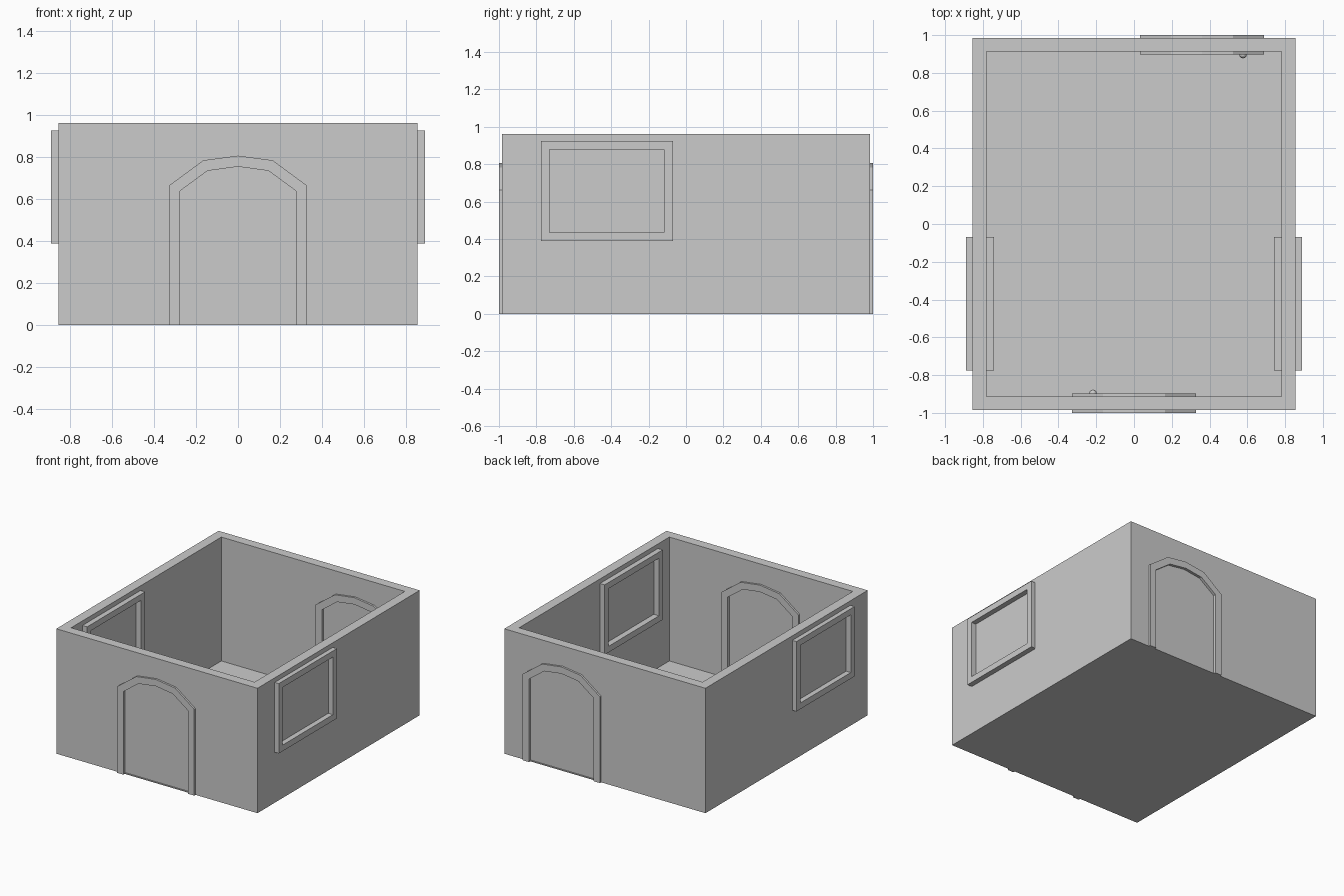
import bpy, bmesh
from mathutils import Vector

if "Cube" in bpy.data.objects:
    bpy.data.objects.remove(bpy.data.objects["Cube"])

WX, WY, H = 0.855, 0.985, 0.96      # outer half sizes and wall height
IX, IY = 0.78, 0.912                # inner half sizes


def finish(name, bm):
    bmesh.ops.recalc_face_normals(bm, faces=bm.faces[:])
    me = bpy.data.meshes.new(name)
    bm.to_mesh(me)
    bm.free()
    ob = bpy.data.objects.new(name, me)
    bpy.context.collection.objects.link(ob)
    return ob


def sweep(bm, step):
    """Extrude every face of bm by the vector step into a closed solid."""
    res = bmesh.ops.extrude_face_region(bm, geom=bm.faces[:], use_keep_orig=True)
    verts = [g for g in res["geom"] if isinstance(g, bmesh.types.BMVert)]
    bmesh.ops.translate(bm, verts=verts, vec=step)


def panel(name, pts, step):
    bm = bmesh.new()
    bm.faces.new([bm.verts.new(p) for p in pts])
    sweep(bm, Vector(step))
    return finish(name, bm)


def frame(name, outer, inner, step, closed):
    bm = bmesh.new()
    a = [bm.verts.new(p) for p in outer]
    b = [bm.verts.new(p) for p in inner]
    n = len(a)
    for i in range(n if closed else n - 1):
        j = (i + 1) % n
        bm.faces.new((a[i], a[j], b[j], b[i]))
    sweep(bm, Vector(step))
    return finish(name, bm)


def rect(y0, y1, z0, z1, x):
    return [(x, y0, z0), (x, y1, z0), (x, y1, z1), (x, y0, z1)]


def arch(half, cx, y):
    pts = half + [(-x, z) for x, z in reversed(half[:-1])]
    return [(cx + x, y, z) for x, z in pts]


# Walls and floor
floor_z = 0.008
outer = [(-WX, -WY, 0), (WX, -WY, 0), (WX, WY, 0), (-WX, WY, 0)]
inner = [(-IX, -IY, 0), (IX, -IY, 0), (IX, IY, 0), (-IX, IY, 0)]
walls = frame("walls", outer, inner, (0, 0, H), True)
panel("floor", inner, (0, 0, floor_z))


def cut(cutter):
    cutter.hide_render = True
    mod = walls.modifiers.new("opening", "BOOLEAN")
    mod.operation = "DIFFERENCE"
    mod.solver = "EXACT"
    mod.object = cutter
    bpy.context.view_layer.objects.active = walls
    bpy.ops.object.modifier_apply(modifier=mod.name)
    bpy.data.objects.remove(cutter)


# Doors: arched frame, leaf and inside knob
OUT = [(-0.328, 0), (-0.328, 0.663), (-0.165, 0.783), (0, 0.805)]
INN = [(-0.275, 0), (-0.275, 0.638), (-0.145, 0.733), (0, 0.753)]
GAP = [(-0.3, floor_z), (-0.3, 0.65), (-0.155, 0.758), (0, 0.78)]
for side, s, cx in (("front", -1, 0.0), ("back", 1, 0.36)):
    cut(panel(side + "_cutter", arch(GAP, cx, s * 1.05), (0, -s * 0.3, 0)))
    frame(side + "_door_frame", arch(OUT, cx, s * 1.0), arch(INN, cx, s * 1.0),
          (0, -s * 0.103, 0), False)
    panel(side + "_door", arch(GAP, cx, s * (WY - 0.006)), (0, -s * 0.061, 0))
    bm = bmesh.new()
    bmesh.ops.create_uvsphere(bm, u_segments=12, v_segments=8, radius=0.02)
    bmesh.ops.translate(bm, verts=bm.verts[:],
                        vec=(cx + s * 0.217, s * 0.897, 0.35))
    finish(side + "_door_knob", bm)

# Windows: frame through the wall with a pane
for side, s in (("left", -1), ("right", 1)):
    cut(panel(side + "_cutter", rect(-0.765, -0.08, 0.38, 0.915, s * 0.95),
              (-s * 0.3, 0, 0)))
    frame(side + "_window_frame", rect(-0.775, -0.07, 0.388, 0.925, s * 0.89),
          rect(-0.73, -0.118, 0.435, 0.878, s * 0.89), (-s * 0.15, 0, 0), True)
    panel(side + "_window_pane", rect(-0.765, -0.08, 0.38, 0.915, s * (WX - 0.005)),
          (-s * 0.065, 0, 0))
